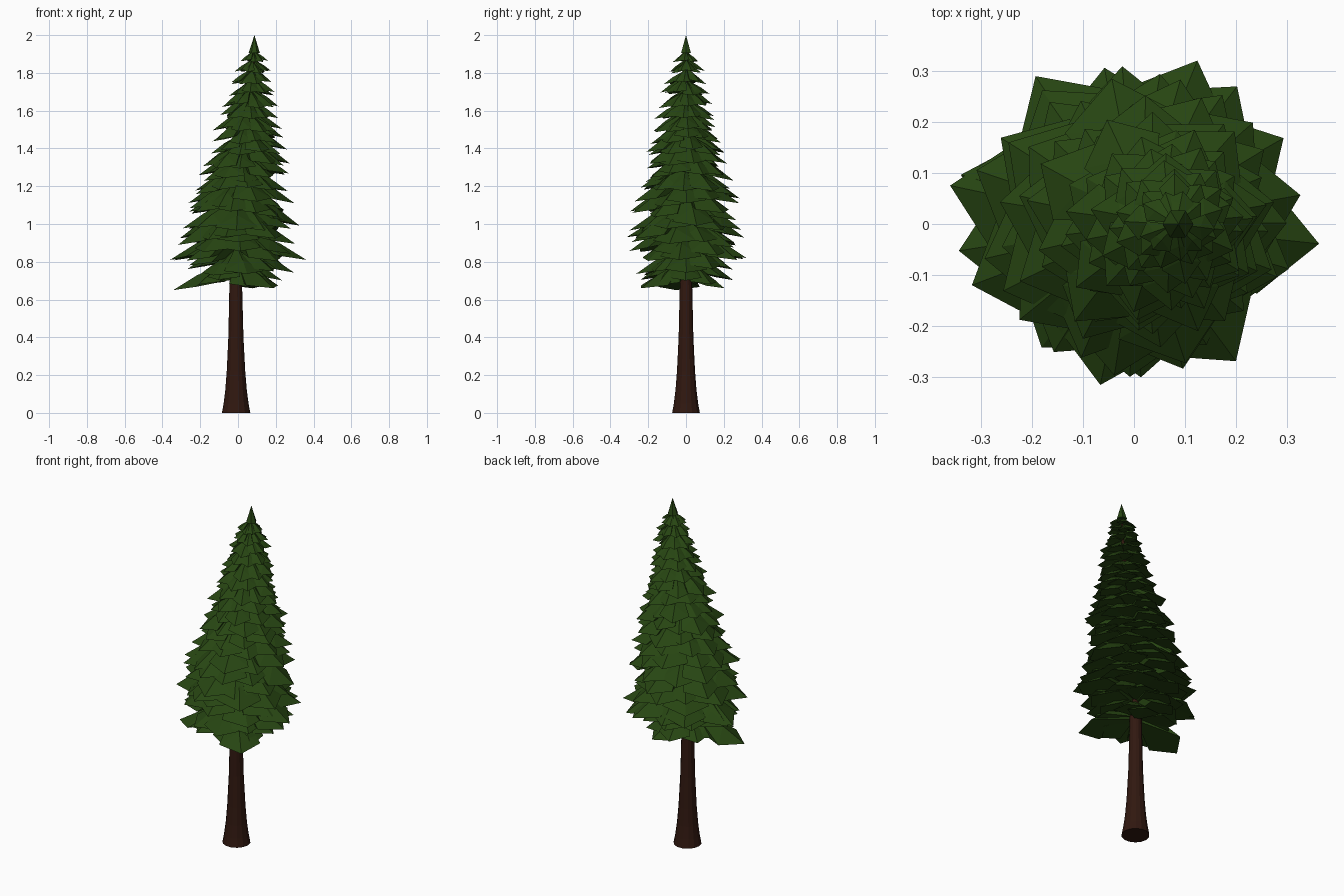
import bpy, bmesh, math, random
from mathutils import Vector

if "Cube" in bpy.data.objects:
    bpy.data.objects.remove(bpy.data.objects["Cube"])

random.seed(11)


def material(name, color):
    m = bpy.data.materials.new(name)
    m.diffuse_color = color
    m.use_nodes = True
    m.node_tree.nodes["Principled BSDF"].inputs["Base Color"].default_value = m.diffuse_color
    return m


def finish(bm, name, mat):
    me = bpy.data.meshes.new(name)
    bm.to_mesh(me)
    bm.free()
    me.materials.append(mat)
    ob = bpy.data.objects.new(name, me)
    bpy.context.collection.objects.link(ob)
    return ob


def interp(table, z):
    if z <= table[0][0]:
        return table[0][1]
    for (a, u), (b, v) in zip(table, table[1:]):
        if z <= b:
            return u + (v - u) * (z - a) / (b - a)
    return table[-1][1]


# gently leaning axis of the tree and outline of the crown at the frond tips
AXIS = [(0, -0.01), (0.7, -0.012), (1.0, 0.005), (1.2, 0.015), (1.4, 0.047),
        (1.7, 0.072), (1.9, 0.085), (2.0, 0.087)]
CROWN = [(0.67, 0.24), (0.75, 0.29), (0.82, 0.325), (0.92, 0.315), (1.05, 0.3), (1.2, 0.26),
         (1.35, 0.215), (1.5, 0.175), (1.7, 0.125), (1.8, 0.093), (1.91, 0.055)]

bark = material("bark", (0.03, 0.009, 0.005, 1))
needles = material("needles", (0.02, 0.06, 0.006, 1))

# trunk: flared base, tapering into the crown
SIDES = 14
bm = bmesh.new()
rings = []
for z, r in [(0, 0.075), (0.05, 0.066), (0.12, 0.057), (0.22, 0.049), (0.4, 0.04), (0.7, 0.033),
             (1.0, 0.027), (1.4, 0.018), (1.7, 0.011), (1.93, 0.005)]:
    cx = interp(AXIS, z)
    rings.append([bm.verts.new((cx + r * math.cos(i * math.tau / SIDES),
                                r * math.sin(i * math.tau / SIDES), z)) for i in range(SIDES)])
for a, b in zip(rings, rings[1:]):
    for i in range(SIDES):
        j = (i + 1) % SIDES
        bm.faces.new((a[i], a[j], b[j], b[i]))
bm.faces.new(rings[0][::-1])
bm.faces.new(rings[-1])
finish(bm, "trunk", bark)


# one frond: a folded kite with a ridge from trunk to tip, closed underneath
def frond(bm, ang, z_tip, length, half_width, rise):
    c = Vector((interp(AXIS, z_tip), 0, z_tip))
    out = Vector((math.cos(ang), math.sin(ang), 0))
    side = Vector((-out.y, out.x, 0))
    up = Vector((0, 0, 1))
    root = bm.verts.new(c + out * 0.004 + up * rise)
    mid = bm.verts.new(c + out * length * 0.62 + up * rise * 0.47)
    tip = bm.verts.new(c + out * length)
    inner = bm.verts.new(c + out * 0.004 + up * rise * 0.35)
    left, right = (bm.verts.new(c + out * length * 0.7 + side * half_width * s + up * rise * 0.1)
                   for s in (1, -1))
    for f in ((root, mid, left), (mid, tip, left), (root, right, mid), (mid, right, tip),
              (inner, left, tip), (inner, tip, right), (inner, root, left), (inner, right, root)):
        bm.faces.new(f)


# crown: stacked whorls of fronds
bm = bmesh.new()
z_tip, phase = 0.68, 0.0
while z_tip < 1.915:
    radius = interp(CROWN, z_tip)
    count = 10 if z_tip < 1.5 else 9
    for k in range(count):
        ang = phase + (k + random.uniform(-0.2, 0.2)) * math.tau / count
        # lower boughs reach slightly further sideways
        oval = 1 - 0.05 * math.sin(ang) ** 2 if z_tip < 1.3 else 1
        length = radius * oval * random.uniform(0.88, 1.09)
        frond(bm, ang, z_tip + random.uniform(-0.03, 0.03) * radius / 0.3, length,
              radius * random.uniform(0.31, 0.39), length * random.uniform(0.5, 0.6) + 0.012)
    phase += 2.4
    z_tip += 0.074 - 0.017 * (z_tip - 0.68) / 1.2

# long boughs that stick out of the lower crown: angle, tip height, length
for deg, z, length in [(-6, 0.81, 0.37), (168, 0.81, 0.362), (189, 0.65, 0.335), (-50, 0.66, 0.31),
                       (68, 0.82, 0.345), (-102, 0.93, 0.322), (123, 0.83, 0.345)]:
    frond(bm, math.radians(deg), z, length, 0.11, length * 0.5)
finish(bm, "foliage", needles)

# pointed top shoot
bm = bmesh.new()
base = [bm.verts.new((0.086 + 0.03 * math.cos(i * math.tau / 6),
                      0.03 * math.sin(i * math.tau / 6), 1.905)) for i in range(6)]
apex = bm.verts.new((0.087, 0, 2.0))
for i in range(6):
    bm.faces.new((base[i], base[(i + 1) % 6], apex))
bm.faces.new(base[::-1])
finish(bm, "top_shoot", needles)
